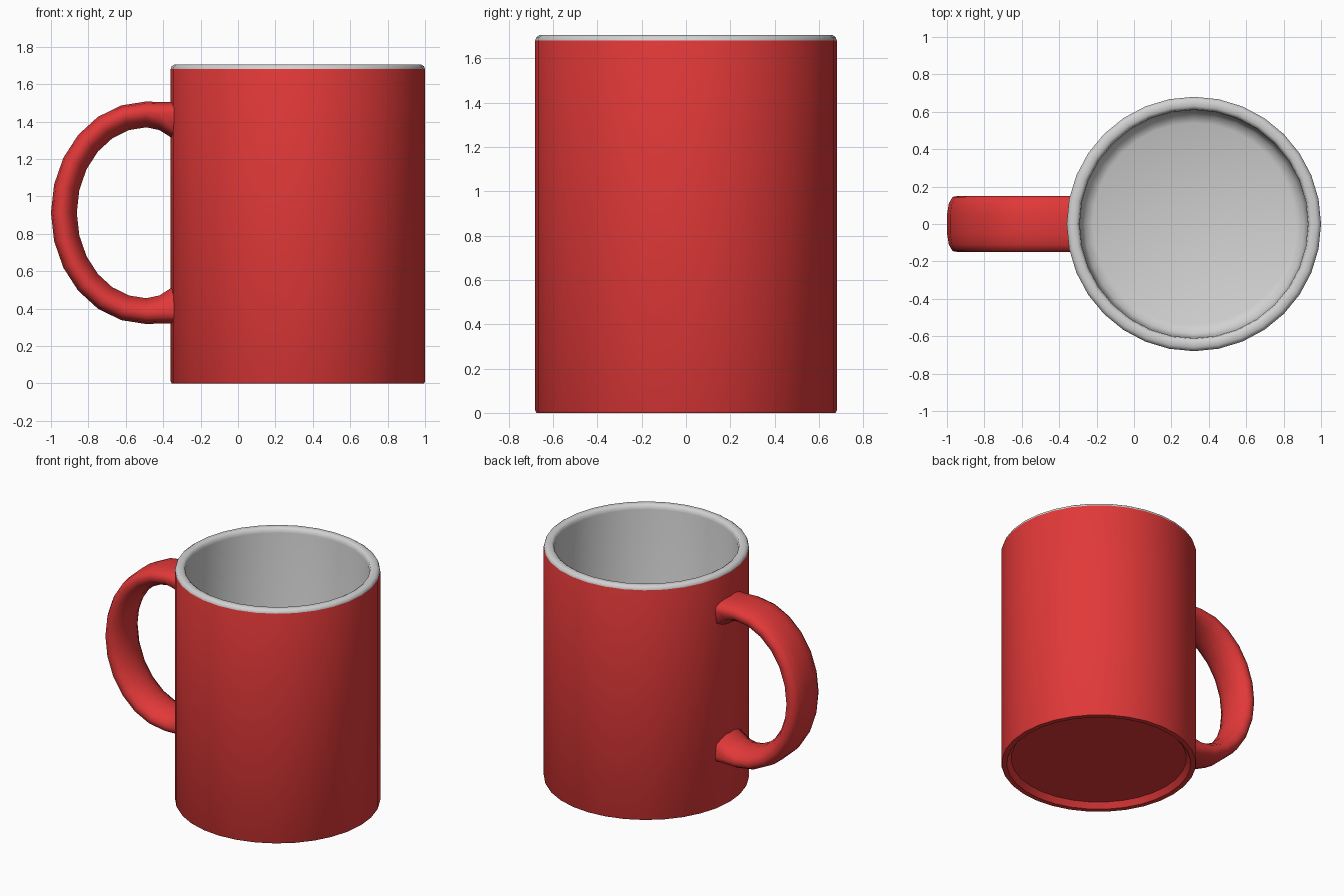
import bpy, bmesh, math
from mathutils import Vector

if "Cube" in bpy.data.objects:
    bpy.data.objects.remove(bpy.data.objects["Cube"], do_unlink=True)

SEGMENTS = 32
AXIS_X = 0.32


def material(name, rgb):
    m = bpy.data.materials.new(name)
    m.use_nodes = True
    m.diffuse_color = (*rgb, 1)
    m.node_tree.nodes["Principled BSDF"].inputs["Base Color"].default_value = (*rgb, 1)
    return m


red = material("red glaze", (0.76, 0.04, 0.04))
grey = material("light grey glaze", (0.64, 0.64, 0.64))


def finish(bm, name, mats, angle):
    bmesh.ops.recalc_face_normals(bm, faces=bm.faces)
    mesh = bpy.data.meshes.new(name)
    bm.to_mesh(mesh)
    bm.free()
    for m in mats:
        mesh.materials.append(m)
    obj = bpy.data.objects.new(name, mesh)
    bpy.context.collection.objects.link(obj)
    bpy.ops.object.select_all(action="DESELECT")
    obj.select_set(True)
    bpy.context.view_layer.objects.active = obj
    bpy.ops.object.shade_smooth_by_angle(angle=math.radians(angle))
    return obj


def bridge(bm, a, b, slot=0):
    n = len(a)
    for i in range(n):
        j = (i + 1) % n
        bm.faces.new((a[i], a[j], b[j], b[i])).material_index = slot


# Cup: one closed lathe profile (radius, height) from recessed base to inner floor
profile = [(0.61, 0.04), (0.64, 0.0), (0.675, 0.0), (0.68, 0.01), (0.68, 1.68),
           (0.675, 1.695), (0.66, 1.705), (0.63, 1.705), (0.615, 1.695),
           (0.61, 1.67), (0.605, 0.16), (0.585, 0.11), (0.54, 0.09)]
LIP = 4
bm = bmesh.new()
rings = []
for r, z in profile:
    angles = [math.tau * i / SEGMENTS for i in range(SEGMENTS)]
    rings.append([bm.verts.new((AXIS_X + r * math.cos(a), r * math.sin(a), z))
                  for a in angles])
for k in range(len(rings) - 1):
    bridge(bm, rings[k], rings[k + 1], int(k >= LIP))
bm.faces.new(rings[0])
bm.faces.new(rings[-1]).material_index = 1
finish(bm, "cup", [red, grey], 50)

# Handle: lens-like section swept along a half ellipse, flared where it joins the cup
half = [(0.07, 0.05), (0.06, 0.11), (0.04, 0.145), (0.01, 0.15),
        (-0.02, 0.14), (-0.05, 0.09), (-0.068, 0.04)]
section = half + [(u, -y) for u, y in reversed(half)]
CENTRE = Vector((-0.49, 0, 0.912))
RX, RZ = 0.44, 0.525
STEPS = 12

stations = []
for i in range(STEPS + 1):
    a = math.pi / 2 + math.pi * i / STEPS
    pos = CENTRE + Vector((RX * math.cos(a), 0, RZ * math.sin(a)))
    out = Vector((math.cos(a) / RX, 0, math.sin(a) / RZ)).normalized()
    stations.append((pos, out, 0))
for x, flare in ((-0.42, 0.012), (-0.36, 0.05), (-0.33, 0.07)):
    for side in (1, -1):
        end = (Vector((x, 0, CENTRE.z + side * (RZ - 0.003))), Vector((0, 0, side)), flare)
        stations.insert(0 if side > 0 else len(stations), end)

bm = bmesh.new()
loops = []
for pos, out, flare in stations:
    loops.append([bm.verts.new(pos + out * (u - (flare if u < 0 else 0)) + Vector((0, y, 0)))
                  for u, y in section])
for a, b in zip(loops, loops[1:]):
    bridge(bm, a, b)
bm.faces.new(loops[0])
bm.faces.new(loops[-1])
finish(bm, "handle", [red], 60)
